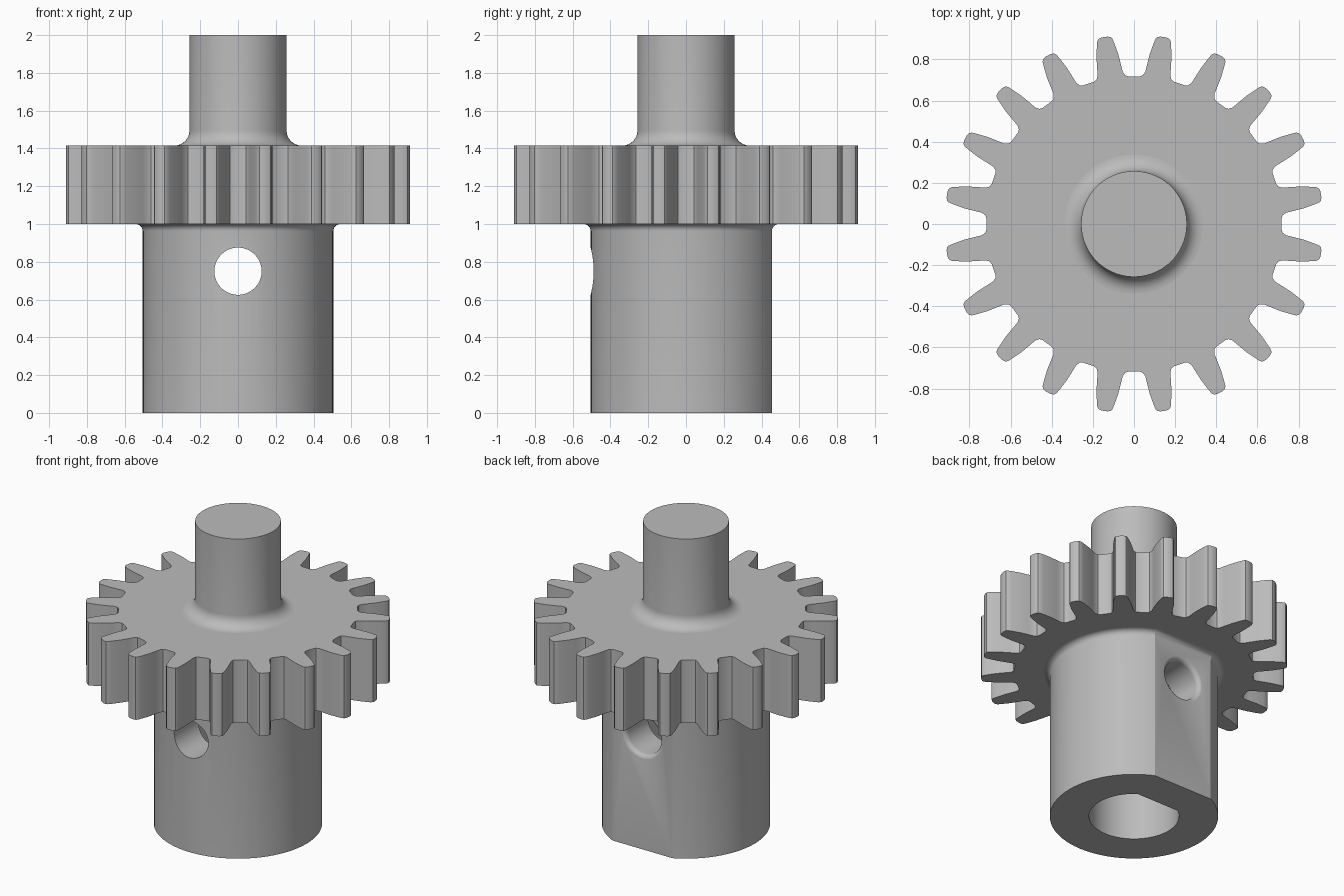
import bpy, bmesh, math
from mathutils import Vector, Matrix

cube = bpy.data.objects.get("Cube")
if cube:
    bpy.data.objects.remove(cube, do_unlink=True)

GREY = bpy.data.materials.new("machined_grey")
GREY.use_nodes = True
GREY.diffuse_color = (0.5, 0.5, 0.5, 1)
GREY.node_tree.nodes["Principled BSDF"].inputs["Base Color"].default_value = (0.5, 0.5, 0.5, 1)

SEG, ARC = 72, 8
HUB_R, HUB_FLAT, BORE_R, BORE_FLAT = 0.505, 0.455, 0.27, 0.22
SHAFT_R, GEAR_Z, GEAR_TOP = 0.257, 1.0, 1.415


def circle(r, z):
    return [Vector((r * math.cos(a), r * math.sin(a), z))
            for a in (2 * math.pi * i / SEG for i in range(SEG))]


def d_shape(r, flat, z):
    """Circle with a flat on its +y side."""
    start = math.pi - math.asin(flat / r)
    sweep = 2 * math.pi - (math.pi - 2 * math.asin(flat / r))
    return [Vector((r * math.cos(a), r * math.sin(a), z))
            for a in (start + sweep * i / SEG for i in range(SEG + 1))]


def fillet(radius):
    """Steps of a quarter round: (outward offset, rise)."""
    angles = [math.pi / 2 * i / ARC for i in range(ARC + 1)]
    return [(radius * (1 - math.cos(t)), radius * math.sin(t)) for t in angles]


def loft(name, rings):
    """Closed solid through a stack of matching outlines."""
    bm = bmesh.new()
    layers = [[bm.verts.new(p) for p in ring] for ring in rings]
    n = len(layers[0])
    for low, high in zip(layers, layers[1:]):
        for i in range(n):
            j = (i + 1) % n
            bm.faces.new((low[i], low[j], high[j], high[i]))
    bm.faces.new(layers[0][::-1])
    bm.faces.new(layers[-1])
    bmesh.ops.recalc_face_normals(bm, faces=bm.faces)
    mesh = bpy.data.meshes.new(name)
    bm.to_mesh(mesh)
    bm.free()
    mesh.materials.append(GREY)
    obj = bpy.data.objects.new(name, mesh)
    bpy.context.collection.objects.link(obj)
    return obj


def activate(obj):
    bpy.ops.object.select_all(action='DESELECT')
    obj.select_set(True)
    bpy.context.view_layer.objects.active = obj


def cut(obj, cutter):
    activate(obj)
    mod = obj.modifiers.new("cut", 'BOOLEAN')
    mod.operation, mod.solver, mod.object = 'DIFFERENCE', 'EXACT', cutter
    bpy.ops.object.modifier_apply(modifier=mod.name)
    bpy.data.objects.remove(cutter, do_unlink=True)


def smooth(obj, degrees):
    activate(obj)
    bpy.ops.object.shade_smooth_by_angle(angle=math.radians(degrees))


# Hub: D-shaped sleeve flaring into the underside of the gear
R = 0.037
rings = [d_shape(HUB_R, HUB_FLAT, 0)]
rings += [d_shape(HUB_R + o, HUB_FLAT + o, GEAR_Z - R + h) for o, h in fillet(R)]
rings.append(d_shape(HUB_R + R, HUB_FLAT + R, GEAR_Z + 0.02))
hub = loft("hub", rings)

# D-shaped bore, closed above by the gear
cut(hub, loft("bore_cutter", [d_shape(BORE_R, BORE_FLAT, z) for z in (-0.1, 1.2)]))

# Cross hole, rounded where it leaves the flat
hole_r, lip = 0.125, 0.032
rings = [circle(hole_r, -0.7)]
rings += [circle(hole_r + o, HUB_FLAT + 0.001 - lip + h) for o, h in fillet(lip)]
rings.append(circle(hole_r + lip, 0.6))
hole = loft("hole_cutter", rings)
hole.data.transform(Matrix.Translation((0, 0, 0.75)) @ Matrix.Rotation(-math.pi / 2, 4, 'X'))
cut(hub, hole)
smooth(hub, 20)

# Gear: half tooth outline as (radius, degrees from tooth centre), mirrored and repeated
TEETH = 20
half = [(0.718, 6.9), (0.724, 5.6), (0.742, 4.75), (0.775, 4.35), (0.83, 3.7),
        (0.88, 2.85), (0.905, 2.4), (0.915, 1.9), (0.92, 0.9)]
tooth = [(r, -a) for r, a in half] + [(r, a) for r, a in reversed(half)]
outline = []
for k in range(TEETH):
    for r, a in tooth:
        t = math.radians((k + 0.5) * 360 / TEETH + a)
        outline.append((r * math.cos(t), r * math.sin(t)))
gear = loft("gear", [[Vector((x, y, z)) for x, y in outline] for z in (GEAR_Z, GEAR_TOP)])
smooth(gear, 28)

# Shaft with a filleted foot
R = 0.08
rings = [circle(SHAFT_R + R, GEAR_TOP - 0.02)]
rings += [circle(SHAFT_R + o, GEAR_TOP + R - h) for o, h in reversed(fillet(R))]
rings.append(circle(SHAFT_R, 2.0))
shaft = loft("shaft", rings)
smooth(shaft, 30)
